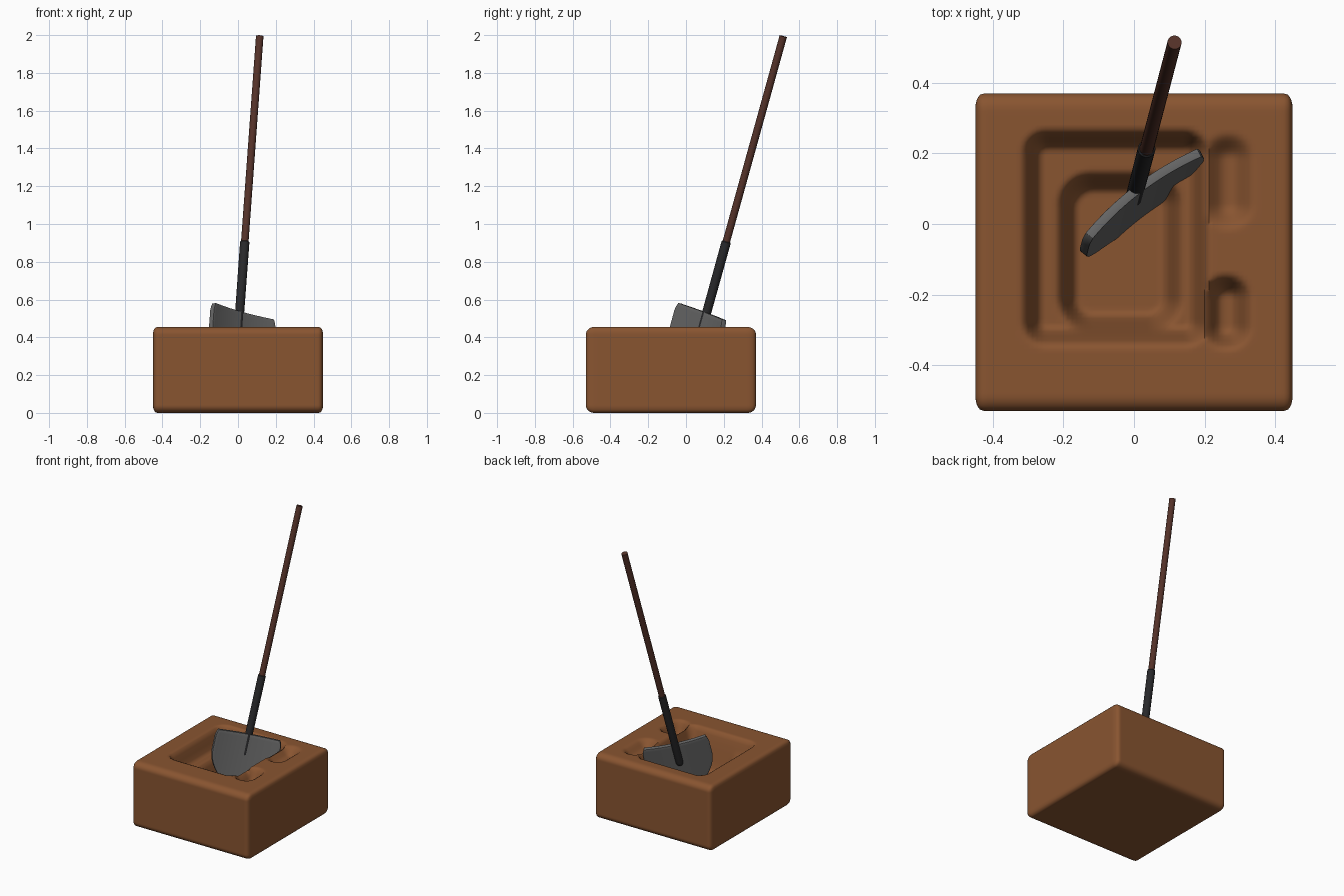
import bpy, bmesh, math
from mathutils import Vector, Matrix

if "Cube" in bpy.data.objects:
    bpy.data.objects.remove(bpy.data.objects["Cube"])


def finish(name, bm, color, angle=40):
    bmesh.ops.recalc_face_normals(bm, faces=bm.faces)
    me = bpy.data.meshes.new(name)
    bm.to_mesh(me)
    bm.free()
    ob = bpy.data.objects.new(name, me)
    bpy.context.collection.objects.link(ob)
    mat = bpy.data.materials.new(name + "_colour")
    mat.diffuse_color = (*color, 1)
    mat.use_nodes = True
    mat.node_tree.nodes["Principled BSDF"].inputs["Base Color"].default_value = mat.diffuse_color
    me.materials.append(mat)
    bpy.ops.object.select_all(action='DESELECT')
    ob.select_set(True)
    bpy.context.view_layer.objects.active = ob
    bpy.ops.object.shade_smooth_by_angle(angle=math.radians(angle))
    return ob


def smooth(t):
    t = min(max(t, 0), 1)
    return t * t * (3 - 2 * t)


def hollow(x, y, x0, x1, y0, y1, depth, corner, wall):
    """Depth of a rounded rectangular pit with a soft sloping wall."""
    qx = abs(x - (x0 + x1) / 2) - (x1 - x0) / 2 + corner
    qy = abs(y - (y0 + y1) / 2) - (y1 - y0) / 2 + corner
    dist = math.hypot(max(qx, 0), max(qy, 0)) + min(max(qx, qy), 0) - corner
    return depth * smooth(-dist / wall)


# soil block: rounded cube with stepped pit and two side scoops
SIZE = Vector((0.45, 0.45, 0.2275))
RAD = Vector((0.022, 0.045, 0.04))
bm = bmesh.new()
bmesh.ops.create_cube(bm, size=2)
bmesh.ops.subdivide_edges(bm, edges=bm.edges[:], cuts=71, use_grid_fill=True)
for v in bm.verts:
    on_top = v.co.z > 0.999
    p = Vector([v.co[i] * SIZE[i] for i in range(3)])
    inner = Vector([max(-SIZE[i] + RAD[i], min(SIZE[i] - RAD[i], p[i])) for i in range(3)])
    d = Vector([(p[i] - inner[i]) / RAD[i] for i in range(3)])
    if d.length > 0:
        d.normalize()
    v.co = inner + Vector([d[i] * RAD[i] for i in range(3)]) + Vector((0, -0.08, SIZE.z))
    if on_top:
        x, y = v.co.x, v.co.y
        main = (hollow(x, y, -0.32, 0.215, -0.35, 0.27, 0.12, 0.07, 0.06)
                + hollow(x, y, -0.22, 0.14, -0.31, 0.15, 0.13, 0.10, 0.06))
        scoops = (hollow(x, y, 0.19, 0.335, -0.36, -0.14, 0.09, 0.07, 0.06)
                  + hollow(x, y, 0.19, 0.345, -0.02, 0.26, 0.05, 0.075, 0.07))
        v.co.z -= max(main, scoops)
finish("soil_block", bm, (0.25, 0.09, 0.03), 60)

# shovel frame: z runs up the pole, x along the blade width
TOP = Vector((0.115, 0.515, 1.994))
Z = Vector((0.08, 0.305, 1.1)).normalized()
X = Vector((0.34, 0.26, -0.08))
X = (X - Z * X.dot(Z)).normalized()
Y = Z.cross(X)
FRAME = Matrix.Translation(TOP) @ Matrix((X, Y, Z)).transposed().to_4x4()


def lathe(name, profile, color, sides=24):
    bm = bmesh.new()
    rings = [[bm.verts.new((r * math.cos(2 * math.pi * k / sides),
                            r * math.sin(2 * math.pi * k / sides), z))
              for k in range(sides)] for r, z in profile]
    for a, b in zip(rings, rings[1:]):
        for k in range(sides):
            n = (k + 1) % sides
            bm.faces.new((a[k], a[n], b[n], b[k]))
    bm.faces.new(rings[0])
    bm.faces.new(rings[-1])
    bm.transform(FRAME)
    return finish(name, bm, color)


# wooden pole and metal socket with a rounded tip
lathe("handle_pole", [(0.02, 0), (0.02, -1.16)], (0.09, 0.032, 0.022))
tip = [(0.024 * math.cos(a), -1.655 - 0.03 * math.sin(a))
       for a in (0, 0.35, 0.7, 1.05, 1.35)]
lathe("blade_socket", [(0.021, -1.13), (0.025, -1.134)] + tip, (0.022, 0.022, 0.024))

# curved blade sheet narrowing to a rounded point
NX, NV, BLADE_TOP, LENGTH = 24, 20, -1.522, 0.40
bm = bmesh.new()
rows = []
for j in range(NV + 1):
    t = j / NV
    half = 0.212 - 0.012 * max(0, 1 - t / 0.08)
    if t > 0.3:
        half *= max(0.06, 1 - ((t - 0.3) / 0.7) ** 2.2)
    row = []
    for i in range(NX + 1):
        u = 2 * i / NX - 1
        x = u * half
        y = -0.01 - 0.025 * (x / 0.21) ** 2
        row.append(bm.verts.new((x, y, BLADE_TOP - t * LENGTH)))
    rows.append(row)
for a, b in zip(rows, rows[1:]):
    for i in range(NX):
        bm.faces.new((a[i], a[i + 1], b[i + 1], b[i]))
bm.transform(FRAME)
blade = finish("shovel_blade", bm, (0.13, 0.13, 0.13))
sol = blade.modifiers.new("thickness", 'SOLIDIFY')
sol.thickness = 0.026
sol.offset = 0
bev = blade.modifiers.new("soft_edge", 'BEVEL')
bev.width = 0.006
bev.segments = 2
bev.limit_method = 'ANGLE'
bev.angle_limit = math.radians(50)
